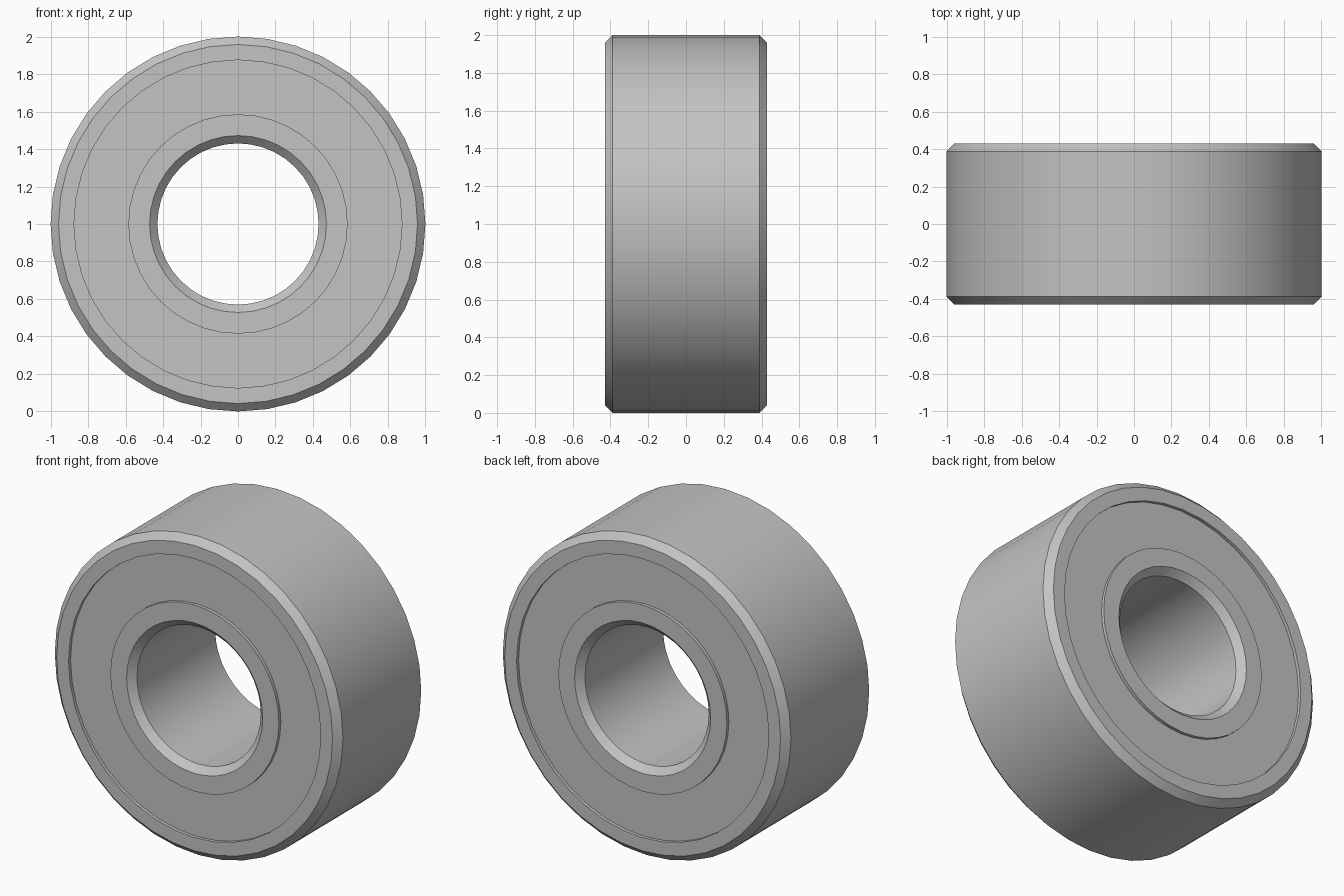
import bpy
import math
from mathutils import Vector

cube = bpy.data.objects.get("Cube")
if cube:
    bpy.data.objects.remove(cube, do_unlink=True)

SEGMENTS = 40
HALF_WIDTH = 0.43
CHAMFER = 0.042
SEAL_DEPTH = 0.02

steel = bpy.data.materials.new("steel grey")
steel.use_nodes = True
color = (0.55, 0.55, 0.55, 1)
steel.diffuse_color = color
steel.node_tree.nodes["Principled BSDF"].inputs["Base Color"].default_value = color


def lathe(name, profile):
    """Spin a closed (radius, y) profile around the horizontal axle."""
    n = len(profile)
    verts, faces = [], []
    for i in range(SEGMENTS):
        a = math.tau * i / SEGMENTS
        verts += [Vector((r * math.sin(a), y, 1 + r * math.cos(a))) for r, y in profile]
        j = (i + 1) % SEGMENTS
        for k in range(n):
            m = (k + 1) % n
            faces.append((i * n + k, i * n + m, j * n + m, j * n + k))
    mesh = bpy.data.meshes.new(name)
    mesh.from_pydata(verts, [], faces)
    mesh.materials.append(steel)
    obj = bpy.data.objects.new(name, mesh)
    bpy.context.collection.objects.link(obj)
    bpy.ops.object.select_all(action='DESELECT')
    obj.select_set(True)
    bpy.context.view_layer.objects.active = obj
    bpy.ops.object.mode_set(mode='EDIT')
    bpy.ops.mesh.select_all(action='SELECT')
    bpy.ops.mesh.normals_make_consistent(inside=False)
    bpy.ops.object.mode_set(mode='OBJECT')
    bpy.ops.object.shade_smooth_by_angle(angle=math.radians(30))
    return obj


def ring(name, chamfered, plain):
    """Ring with both edges bevelled on its chamfered radius only."""
    inward = math.copysign(CHAMFER, plain - chamfered)
    w = HALF_WIDTH
    lathe(name, [(plain, -w), (chamfered + inward, -w), (chamfered, CHAMFER - w),
                 (chamfered, w - CHAMFER), (chamfered + inward, w), (plain, w)])


# Races
ring("outer_race", 1.0, 0.875)
ring("inner_race", 0.43, 0.585)

# Recessed seals closing the gap between the races
for side, name in ((-1, "front_seal"), (1, "back_seal")):
    outside = side * (HALF_WIDTH - SEAL_DEPTH)
    inside = outside - side * 0.04
    lathe(name, [(0.585, inside), (0.875, inside), (0.875, outside), (0.585, outside)])
